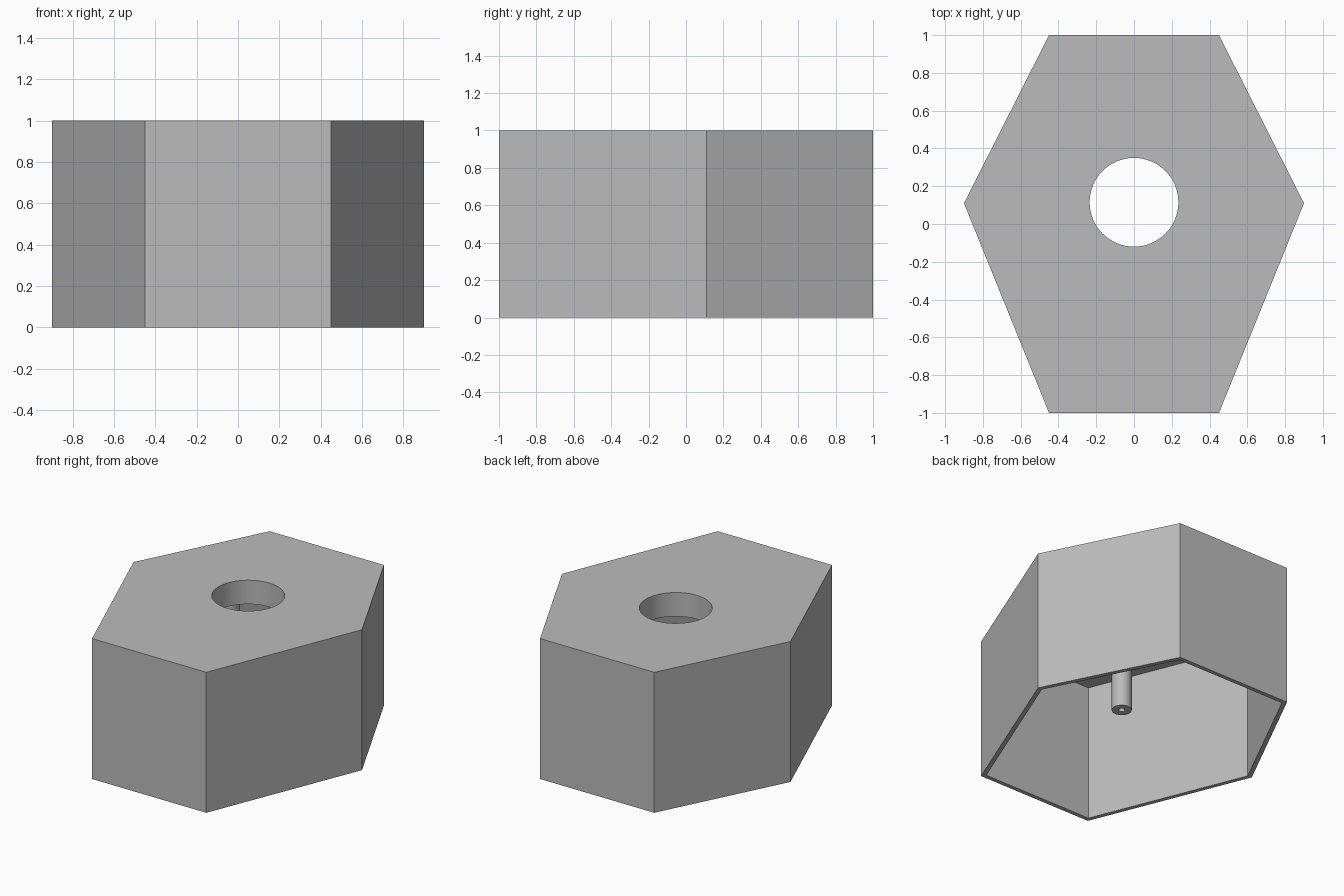
import bpy, bmesh, math
from mathutils import Vector

if "Cube" in bpy.data.objects:
    bpy.data.objects.remove(bpy.data.objects["Cube"])

WALL = 0.03
HOLE = Vector((0, 0.115))
HOLE_R = 0.235

grey = bpy.data.materials.new("plain_grey")
grey.use_nodes = True
grey.diffuse_color = (0.5, 0.5, 0.5, 1)
grey.node_tree.nodes["Principled BSDF"].inputs["Base Color"].default_value = (0.5, 0.5, 0.5, 1)


def add_object(name, bm):
    bmesh.ops.recalc_face_normals(bm, faces=bm.faces)
    mesh = bpy.data.meshes.new(name)
    bm.to_mesh(mesh)
    bm.free()
    mesh.materials.append(grey)
    obj = bpy.data.objects.new(name, mesh)
    bpy.context.collection.objects.link(obj)
    return obj


def circle(center, r, n):
    return [center + Vector((math.cos(a), math.sin(a))) * r
            for a in (2 * math.pi * i / n for i in range(n))]


def inset(points, t):
    """Move every edge of a counter-clockwise outline inward by t."""
    result = []
    for i, p in enumerate(points):
        d1 = (p - points[i - 1]).normalized()
        d2 = (points[(i + 1) % len(points)] - p).normalized()
        n1, n2 = Vector((-d1.y, d1.x)), Vector((-d2.y, d2.x))
        result.append(p + (n1 + n2) * t / (1 + n1.dot(n2)))
    return result


def prism(name, points, z0, z1):
    bm = bmesh.new()
    low, high = [[bm.verts.new((p.x, p.y, z)) for p in points] for z in (z0, z1)]
    bm.faces.new(low)
    bm.faces.new(high)
    for i in range(len(points)):
        bm.faces.new((low[i - 1], low[i], high[i], high[i - 1]))
    return add_object(name, bm)


def tube(name, center, r_out, r_in, z0, z1, n):
    bm = bmesh.new()
    rings = [[bm.verts.new((p.x, p.y, z)) for p in circle(center, r, n)]
             for r, z in ((r_out, z0), (r_out, z1), (r_in, z1), (r_in, z0))]
    for k in range(4):
        a, b = rings[k - 1], rings[k]
        for i in range(n):
            bm.faces.new((a[i - 1], a[i], b[i], b[i - 1]))
    return add_object(name, bm)


def cut(target, cutter):
    cutter.hide_render = True
    mod = target.modifiers.new("cut", "BOOLEAN")
    mod.operation, mod.solver, mod.object = "DIFFERENCE", "EXACT", cutter
    bpy.context.view_layer.objects.active = target
    bpy.ops.object.modifier_apply(modifier=mod.name)
    bpy.data.objects.remove(cutter)


# Six-sided housing, hollow and open underneath, with a round hole in the top
half = [Vector(p) for p in ((0.45, -1), (0.9, 0.11), (0.45, 1))]
outline = half + [Vector((-p.x, p.y)) for p in reversed(half)]
housing = prism("housing", outline, 0, 1)
cut(housing, prism("cavity_cutter", inset(outline, WALL), -0.5, 1 - WALL))
cut(housing, prism("hole_cutter", circle(HOLE, HOLE_R, 64), 0.5, 1.5))

# Collar hanging below the hole
parts = [housing, tube("hole_collar", HOLE, HOLE_R + WALL, HOLE_R, 0.83, 1 - WALL, 64)]

# Four hollow screw posts under the top
for side, x in (("left", 0.4), ("right", -0.4)):
    for end, y in (("front", -0.6), ("back", 0.48)):
        parts.append(tube(f"screw_post_{end}_{side}", Vector((x, y)),
                          0.065, 0.02, 0.63, 1 - WALL, 32))

# Smooth round walls, sharp corners
bpy.context.view_layer.update()
bpy.ops.object.select_all(action="DESELECT")
for obj in parts:
    obj.select_set(True)
bpy.context.view_layer.objects.active = housing
bpy.ops.object.shade_smooth_by_angle(angle=math.radians(30))
